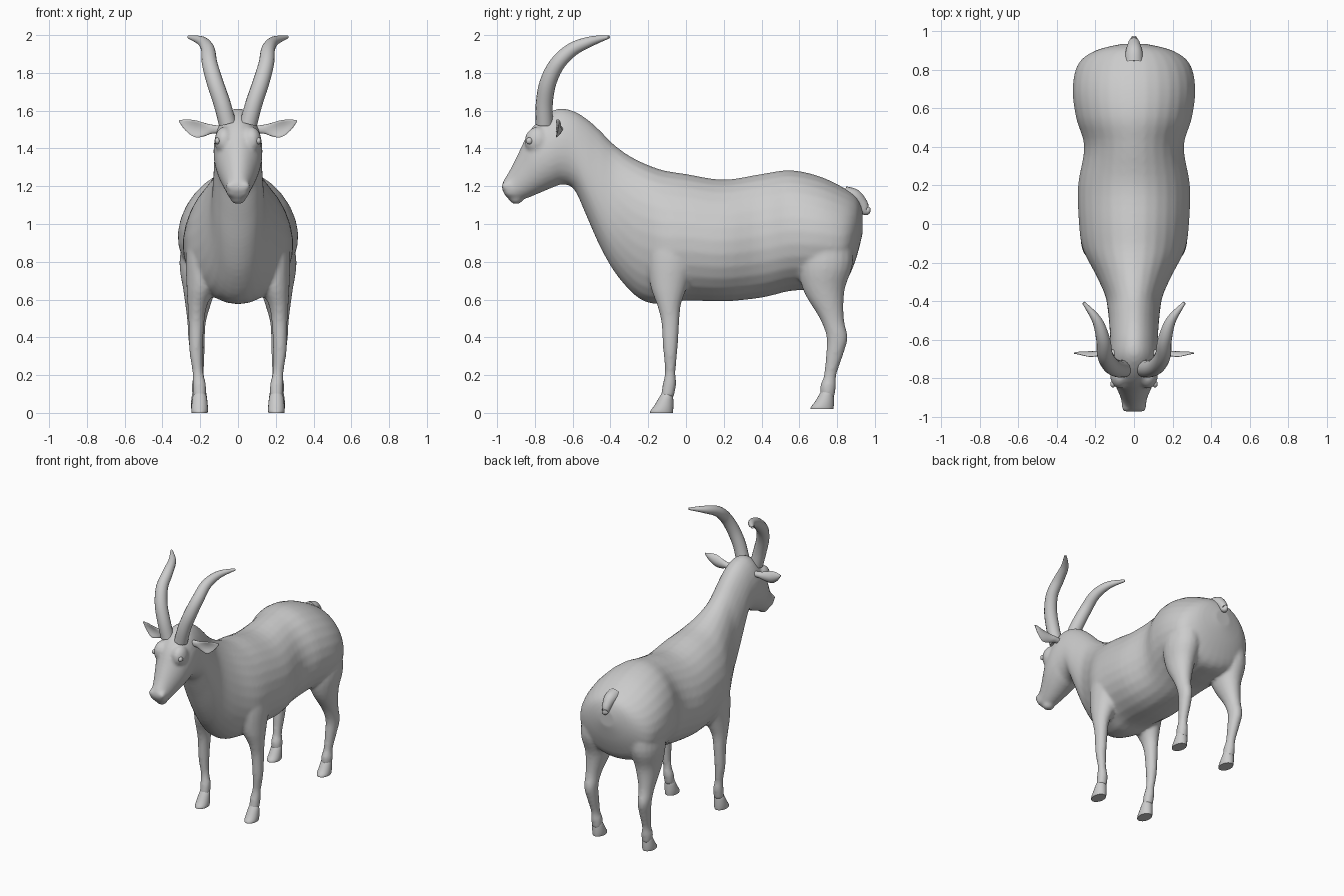
import bpy, bmesh, math
from mathutils import Vector, Matrix

if "Cube" in bpy.data.objects:
    bpy.data.objects.remove(bpy.data.objects["Cube"])

GREY = bpy.data.materials.new("plain_grey")
GREY.use_nodes = True
GREY.diffuse_color = (0.6, 0.6, 0.6, 1)
GREY.node_tree.nodes["Principled BSDF"].inputs["Base Color"].default_value = (0.6, 0.6, 0.6, 1)


def smooth_rows(rows, steps=4):
    """Catmull-Rom interpolation of every column of a row list."""
    out = []
    last = len(rows) - 1
    for i in range(last):
        quad = (rows[max(i - 1, 0)], rows[i], rows[i + 1], rows[min(i + 2, last)])
        for k in range(steps):
            t = k / steps
            out.append([0.5 * (2 * b + (c - a) * t + (2 * a - 5 * b + 4 * c - d) * t * t
                               + (3 * b - a - 3 * c + d) * t ** 3) for a, b, c, d in zip(*quad)])
    return out + [list(rows[-1])]


def loft(bm, rings, sides=20, egg=0.0):
    """Skin elliptical rings given as (centre, long axis, side axis) and cap the ends."""
    loops = []
    for centre, u, v in rings:
        loop = []
        for k in range(sides):
            a = math.tau * k / sides
            loop.append(bm.verts.new(centre + u * math.cos(a)
                                     + v * math.sin(a) * (1 - egg * math.cos(a))))
        loops.append(loop)
    for p, q in zip(loops, loops[1:]):
        for k in range(sides):
            n = (k + 1) % sides
            bm.faces.new((p[k], p[n], q[n], q[k]))
    bm.faces.new(loops[0])
    bm.faces.new(loops[-1])


def upright(bm, rows, side=1, steps=4):
    """Limb of level rings from rows of (x, y, z, x radius, y radius)."""
    loft(bm, [(Vector((side * x, y, z)), Vector((rx, 0, 0)), Vector((0, ry, 0)))
              for x, y, z, rx, ry in smooth_rows(rows, steps)])


def tube(bm, rows, side=1, steps=6):
    """Tapered tube along rows of (x, y, z, radius)."""
    rows = smooth_rows(rows, steps)
    pts = [Vector((side * r[0], r[1], r[2])) for r in rows]
    rings = []
    for i, p in enumerate(pts):
        along = (pts[min(i + 1, len(pts) - 1)] - pts[max(i - 1, 0)]).normalized()
        v = (Vector((1, 0, 0)) - along * along.x).normalized()
        rings.append((p, along.cross(v) * rows[i][3], v * rows[i][3]))
    loft(bm, rings, 16)


def ball(bm, centre, radii):
    bmesh.ops.create_uvsphere(bm, u_segments=20, v_segments=12, radius=1,
                              matrix=Matrix.Translation(centre) @ Matrix.Diagonal((*radii, 1)))


def finish(bm, name, angle=60):
    bmesh.ops.recalc_face_normals(bm, faces=bm.faces)
    mesh = bpy.data.meshes.new(name)
    bm.to_mesh(mesh)
    bm.free()
    mesh.materials.append(GREY)
    obj = bpy.data.objects.new(name, mesh)
    bpy.context.collection.objects.link(obj)
    bpy.ops.object.select_all(action='DESELECT')
    obj.select_set(True)
    bpy.context.view_layer.objects.active = obj
    bpy.ops.object.shade_smooth_by_angle(angle=math.radians(angle))
    return obj


# Trunk, neck and head: top y, top z, bottom y, bottom z, half width
TRUNK = [
    (.935, 1.07, .935, .95, .06), (.905, 1.14, .895, .80, .20), (.83, 1.195, .83, .68, .29),
    (.7, 1.255, .7, .655, .318), (.55, 1.285, .55, .645, .30), (.4, 1.265, .4, .61, .258),
    (.2, 1.235, .2, .59, .29), (0, 1.265, 0, .595, .285), (-.14, 1.29, -.12, .575, .265),
    (-.28, 1.35, -.24, .60, .20), (-.38, 1.42, -.36, .72, .15), (-.46, 1.5, -.45, .87, .135),
    (-.53, 1.56, -.53, 1.05, .128), (-.6, 1.6, -.59, 1.18, .124), (-.68, 1.61, -.65, 1.21, .128),
    (-.76, 1.565, -.70, 1.195, .128), (-.83, 1.49, -.76, 1.17, .115),
    (-.885, 1.38, -.82, 1.145, .09), (-.93, 1.29, -.88, 1.125, .068),
    (-.97, 1.22, -.92, 1.13, .06), (-.975, 1.185, -.95, 1.14, .04)]
FRONT_LEG = [(.18, -.06, 1.02, .06, .1), (.19, -.07, .85, .085, .13), (.195, -.09, .68, .078, .1),
             (.215, -.09, .57, .052, .063), (.22, -.083, .48, .042, .048),
             (.222, -.083, .33, .036, .038), (.213, -.083, .22, .029, .028),
             (.205, -.088, .15, .036, .036), (.203, -.1, .08, .034, .035)]
HIND_LEG = [(.19, .75, 1.0, .09, .12), (.2, .74, .8, .11, .145), (.205, .73, .65, .085, .11),
            (.218, .772, .5, .052, .064), (.22, .8, .4, .044, .056), (.215, .787, .31, .038, .046),
            (.21, .763, .2, .03, .033), (.207, .752, .14, .038, .042), (.205, .75, .08, .035, .036)]

body = bmesh.new()
loft(body, [(Vector((0, (ty + by) / 2, (tz + bz) / 2)),
             Vector((0, (ty - by) / 2, (tz - bz) / 2)), Vector((w, 0, 0)))
            for ty, tz, by, bz, w in smooth_rows(TRUNK)], 28, 0.08)
ball(body, (0, -.90, 1.135), (.042, .038, .03))           # chin
for s in (1, -1):
    upright(body, FRONT_LEG, s)
    upright(body, HIND_LEG, s)
    ball(body, (s * .072, -.785, 1.44), (.052, .07, .075))   # brow
    ball(body, (s * .036, -.945, 1.2), (.03, .033, .028))    # nostril wing
body = finish(body, "body")
remesh = body.modifiers.new("blend", 'REMESH')
remesh.mode = 'VOXEL'
remesh.voxel_size = 0.011
remesh.use_smooth_shade = True
relax = body.modifiers.new("relax", 'SMOOTH')
relax.factor = 0.5
relax.iterations = 6

# Tail with a hooked tip
tail = bmesh.new()
tube(tail, [(0, .84, 1.15, .05), (0, .89, 1.14, .045), (0, .93, 1.105, .033),
            (0, .945, 1.075, .026), (0, .958, 1.07, .02), (0, .968, 1.09, .008)])
finish(tail, "tail")

for s, label in ((1, "left"), (-1, "right")):
    # Horn sweeping up, back and out
    horn = bmesh.new()
    tube(horn, [(.055, -.75, 1.53, .046), (.085, -.75, 1.64, .045), (.122, -.73, 1.75, .044),
                (.15, -.68, 1.85, .041), (.16, -.6, 1.925, .036), (.192, -.5, 1.968, .026),
                (.262, -.408, 1.99, .008)], s)
    finish(horn, label + "_horn")

    # Cupped leaf-shaped ear: x, z, half height, half thickness
    ear = bmesh.new()
    rows = smooth_rows([(.09, 1.5, .02, .018), (.14, 1.502, .024, .018), (.18, 1.5, .036, .013),
                        (.23, 1.505, .045, .01), (.28, 1.525, .028, .008), (.312, 1.545, .004, .003)])
    loft(ear, [(Vector((s * x, -.67, z)), Vector((0, 0, h)), Vector((0, t, 0)))
               for x, z, h, t in rows], 16)
    for v in ear.verts:
        mid = min(rows, key=lambda r: abs(r[0] - abs(v.co.x)))
        v.co.y -= 9 * (v.co.z - mid[1]) ** 2
    finish(ear, label + "_ear")

    eye = bmesh.new()
    ball(eye, (s * .109, -.83, 1.44), (.014, .018, .018))
    finish(eye, label + "_eye")

    # Hooves, wedge shaped with a flat sole
    for part, x, y, z in (("front", .203, -.1, 0), ("hind", .205, .75, .02)):
        hoof = bmesh.new()
        upright(hoof, [(x, y, z + .105, .028, .028), (x, y - .004, z + .085, .037, .036),
                       (x, y - .017, z + .04, .043, .05), (x, y - .028, z + .012, .044, .06),
                       (x, y - .03, z, .042, .06)], s, 3)
        finish(hoof, f"{label}_{part}_hoof", 50)
